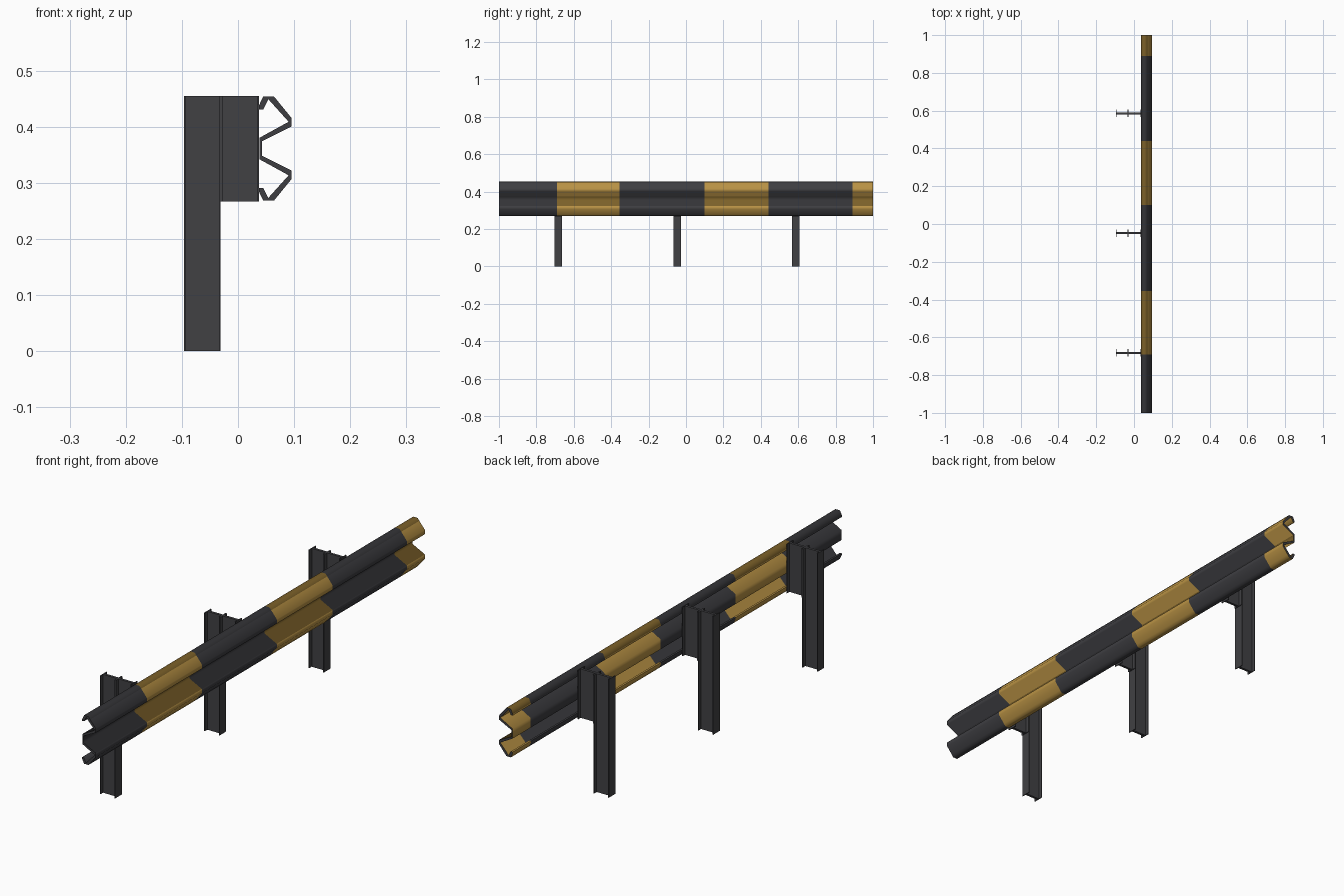
import bpy, bmesh, math

if "Cube" in bpy.data.objects:
    bpy.data.objects.remove(bpy.data.objects["Cube"])


def material(name, rgb):
    m = bpy.data.materials.new(name)
    m.diffuse_color = (*rgb, 1)
    m.use_nodes = True
    m.node_tree.nodes["Principled BSDF"].inputs["Base Color"].default_value = m.diffuse_color
    return m


POST_GREY = material("dark_grey_steel", (0.052, 0.052, 0.057))
BLACK = material("dark_grey_paint", (0.047, 0.047, 0.053))
YELLOW = material("yellow_paint", (0.48, 0.285, 0.058))
GRIMY_BLACK = material("grimy_black_paint", (0.034, 0.034, 0.038))
GRIMY_YELLOW = material("grimy_yellow_paint", (0.20, 0.118, 0.022))


def sweep(name, rings, mats, colour=lambda i, k: 0):
    """Skin a list of matching closed outlines and cap both ends."""
    bm = bmesh.new()
    loops = [[bm.verts.new(p) for p in ring] for ring in rings]
    n = len(loops[0])
    for i, (a, b) in enumerate(zip(loops, loops[1:])):
        for k in range(n):
            f = bm.faces.new((a[k], a[(k + 1) % n], b[(k + 1) % n], b[k]))
            f.material_index = colour(i, k)
    bm.faces.new(loops[0]).material_index = 0
    bm.faces.new(loops[-1]).material_index = 0
    bmesh.ops.recalc_face_normals(bm, faces=bm.faces)
    me = bpy.data.meshes.new(name)
    bm.to_mesh(me)
    bm.free()
    for m in mats:
        me.materials.append(m)
    ob = bpy.data.objects.new(name, me)
    bpy.context.collection.objects.link(ob)
    return ob


def i_beam(name, x0, x1, y, z0, z1, half=0.02, web=0.005, t=0.003):
    """Upright I-section with flanges facing -x and +x."""
    side = [(x0, half), (x0 + t, half), (x0 + t, web),
            (x1 - t, web), (x1 - t, half), (x1, half)]
    outline = side + [(x, -v) for x, v in reversed(side)]
    return sweep(name, [[(x, y + v, z) for x, v in outline] for z in (z0, z1)], [POST_GREY])


# Posts and the spacer blocks that carry the rail
for i, y in enumerate((-0.682, -0.048, 0.586), 1):
    i_beam(f"post_{i}", -0.096, -0.031, y, 0, 0.455)
    i_beam(f"spacer_block_{i}", -0.031, 0.037, y, 0.267, 0.455)

# W-shaped rail: upper half of the section, mirrored about its mid height
MID = 0.361
outer = [(0.037, 0.437), (0.045, 0.454), (0.064, 0.454), (0.0713, 0.445),
         (0.095, 0.416), (0.095, 0.400), (0.043, 0.374)]
inner = [(0.037, 0.431), (0.045, 0.431), (0.054, 0.449),
         (0.090, 0.409), (0.089, 0.408), (0.038, 0.380)]


def mirrored(half):
    return half + [(x, 2 * MID - z) for x, z in reversed(half)]


section = mirrored(outer) + mirrored(inner)[::-1]


def rail_colour(band, k):
    """Bands alternate; outer top, valley and lower ridge top are grimy."""
    z = (section[k][1] + section[(k + 1) % len(section)][1]) / 2
    grimy = k < 2 * len(outer) - 1 and (z > 0.445 or 0.325 < z < 0.375)
    return band % 2 + 2 * grimy


# Alternating dark and yellow bands along the length
stops = [-1, -0.69, -0.355, 0.10, 0.44, 0.89, 1]
rail = sweep("guard_rail", [[(x, y, z) for x, z in section] for y in stops],
             [BLACK, YELLOW, GRIMY_BLACK, GRIMY_YELLOW], rail_colour)
bpy.context.view_layer.objects.active = rail
rail.select_set(True)
bpy.ops.object.shade_smooth_by_angle(angle=math.radians(65))
